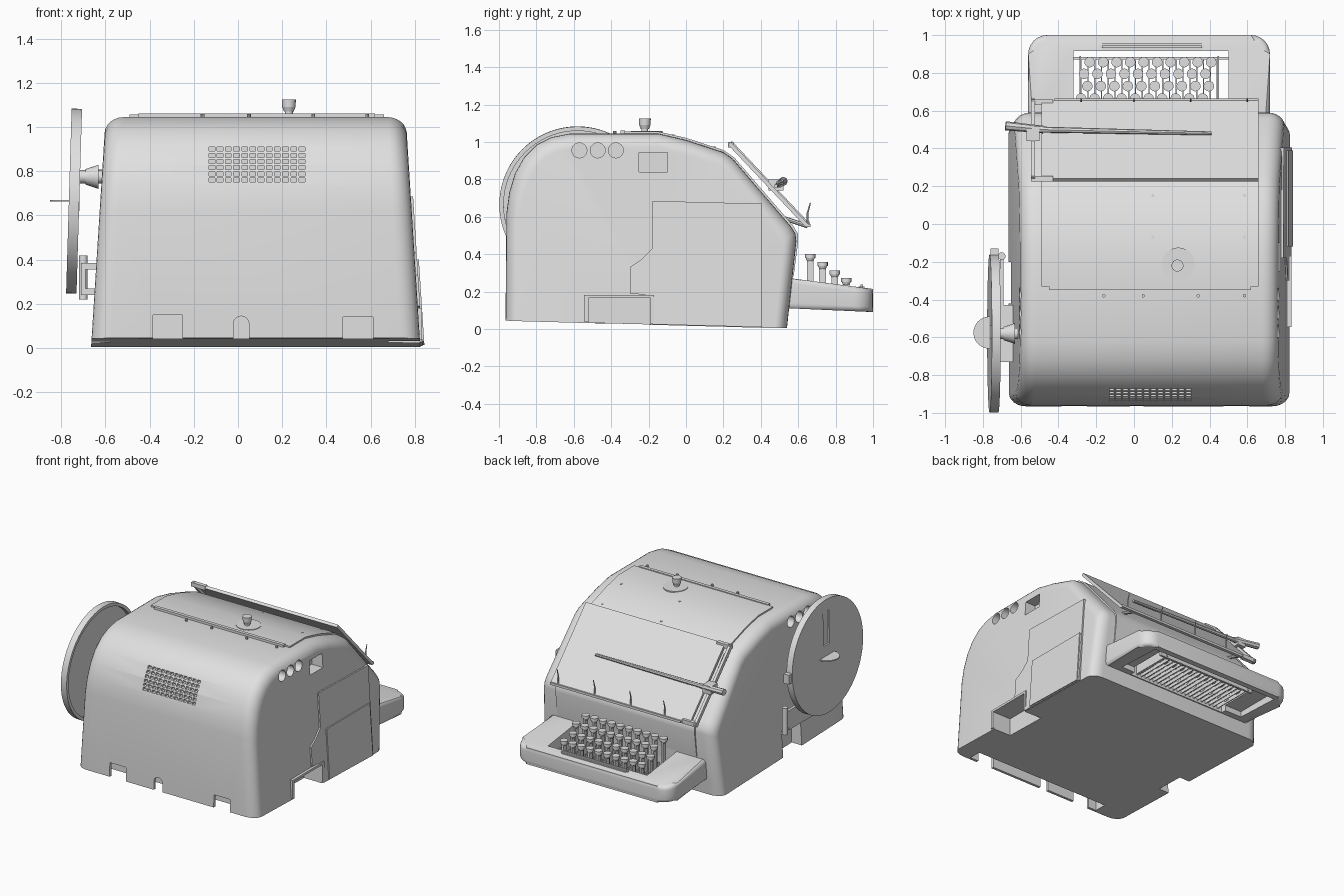
import bpy, bmesh, math
from mathutils import Vector, Matrix

cube = bpy.data.objects.get("Cube")
if cube:
    bpy.data.objects.remove(cube)

grey = bpy.data.materials.new("grey enamel")
grey.use_nodes = True
grey.diffuse_color = (0.75, 0.75, 0.75, 1)
grey.node_tree.nodes["Principled BSDF"].inputs["Base Color"].default_value = (0.75, 0.75, 0.75, 1)


def shade(ob):
    for p in ob.data.polygons:
        p.use_smooth = True
    ob.data.set_sharp_from_angle(angle=math.radians(32))


def add(name, bm):
    bmesh.ops.recalc_face_normals(bm, faces=bm.faces)
    me = bpy.data.meshes.new(name)
    bm.to_mesh(me)
    bm.free()
    me.materials.append(grey)
    ob = bpy.data.objects.new(name, me)
    bpy.context.collection.objects.link(ob)
    shade(ob)
    return ob


def box(bm, lo, hi):
    lo, hi = Vector(lo), Vector(hi)
    m = Matrix.Translation((lo + hi) / 2) @ Matrix.Diagonal((*(hi - lo), 1))
    bmesh.ops.create_cube(bm, size=1, matrix=m)


def rod(bm, p, q, r, r2=None, seg=16):
    p, q = Vector(p), Vector(q)
    d = q - p
    m = Matrix.Translation((p + q) / 2) @ d.to_track_quat('Z', 'Y').to_matrix().to_4x4()
    bmesh.ops.create_cone(bm, cap_ends=True, segments=seg, radius1=r,
                          radius2=r if r2 is None else r2, depth=d.length, matrix=m)


def loft(bm, rings):
    rows = [[bm.verts.new(c) for c in ring] for ring in rings]
    n = len(rows[0])
    for a, b in zip(rows, rows[1:]):
        for i in range(n):
            bm.faces.new((a[i], a[(i + 1) % n], b[(i + 1) % n], b[i]))
    bm.faces.new(rows[0][::-1])
    bm.faces.new(rows[-1])


def prism(bm, pts, x0, x1, slant=lambda x, z: x):
    loft(bm, [[(slant(x, z), y, z) for y, z in pts] for x in (x0, x1)])


def carve(ob, *cutters):
    for c in cutters:
        mod = ob.modifiers.new("cut", 'BOOLEAN')
        mod.operation, mod.solver, mod.object = 'DIFFERENCE', 'EXACT', c
        c.hide_render = True
    bpy.context.view_layer.update()
    dg = bpy.context.evaluated_depsgraph_get()
    me = bpy.data.meshes.new_from_object(ob.evaluated_get(dg))
    ob.modifiers.clear()
    ob.data = me
    for c in cutters:
        bpy.data.objects.remove(c)
    shade(ob)


# Housing: side profile lofted across x, with rounded ends and leaning sides
MID = 0.08
profile = [(-.965, .045), (-.96, .62), (-.945, .73), (-.915, .83), (-.865, .92), (-.8, .985),
           (-.72, 1.025), (-.62, 1.045), (-.15, 1.045), (0, 1.01), (.2, .945), (.25, .91),
           (.56, .55), (.585, .51), (.59, .47), (.55, .1), (.54, .005)]


def lean(x, z):
    return MID + (x - MID) * (1 - .085 * z)


def ring(x, inset):
    out = []
    for y, z in profile:
        y2 = -.18 + (y + .18) * (1 - inset / .78)
        z2 = z * (1 - inset / 1.05)
        out.append((lean(x, z2), y2, z2))
    return out


steps = [(-.665 + .09 * (1 - math.cos(a)), .07 * (1 - math.sin(a)))
         for a in (k * math.pi / 12 for k in range(7))]
rings = [ring(x, i) for x, i in steps] + [ring(2 * MID - x, i) for x, i in reversed(steps)]
bm = bmesh.new()
loft(bm, rings)
housing = add("housing", bm)


def back_y(z):
    for (y0, z0), (y1, z1) in zip(profile, profile[1:]):
        if z0 <= z <= z1:
            return y0 + (y1 - y0) * (z - z0) / (z1 - z0)


def top_z(y):
    for (y0, z0), (y1, z1) in zip(profile[4:], profile[5:]):
        if y0 <= y <= y1:
            return z0 + (z1 - z0) * (y - y0) / (y1 - y0)


# Gap behind the back skirt, skirt notches, side openings and back vents
gap = bmesh.new()
box(gap, (-.45, -.945, -.2), (.68, -.85, .16))
notch = bmesh.new()
for x0, x1, z in ((-.385, -.25, .15), (.475, .61, .14)):
    box(notch, (x0, -1.1, -.1), (x1, -.9, z))
box(notch, (-.02, -1.1, -.1), (.05, -.9, .11))
box(notch, (.68, -.52, -.1), (.95, -.19, .165))
box(notch, (-.9, -.42, -.1), (-.58, -.2, .22))
box(notch, (.68, -.25, .84), (.95, -.1, .945))
for row in range(6):
    z = .9 - row * .028
    for col in range(12):
        x = -.118 + col * .037
        box(notch, (x - .013, back_y(z) - .05, z - .009), (x + .013, back_y(z) + .04, z + .009))
holes = bmesh.new()
rod(holes, (.015, -1.1, .11), (.015, -.9, .11), .035)
for x0, x1 in ((.71, .9), (-.55, -.8)):
    for y in (-.57, -.472, -.375):
        rod(holes, (x0, y, .955), (x1, y, .955), .04, seg=24)
carve(housing, add("gap_cutter", gap), add("notch_cutter", notch), add("hole_cutter", holes))

# Side access panel with a fuller lower half, and the lifting pocket frame
bm = bmesh.new()
prism(bm, [(-.18, .685), (.405, .67), (.405, .01), (-.18, .025), (-.18, .18), (-.3, .19),
           (-.3, .33), (-.24, .37), (-.18, .43)], .78, .836, lean)
add("side_panel", bm)
bm = bmesh.new()
prism(bm, [(-.12, .4), (.39, .4), (.39, .015), (-.12, .03)], .78, .844, lean)
add("side_panel_bulge", bm)
bm = bmesh.new()
box(bm, (.68, -.545, .165), (.833, -.17, .182))
box(bm, (.68, -.545, .04), (.833, -.52, .165))
box(bm, (.68, -.19, .03), (.833, -.17, .165))
add("pocket_frame", bm)

# Top cover, hinge strip and screws
bm = bmesh.new()
prism(bm, [(-.33, 1.03), (-.33, 1.056), (-.15, 1.056), (0, 1.022), (.2, .957), (.258, .917),
           (.57, .556), (.598, .51), (.6, .47), (.575, .28), (.53, .28), (.53, .5), (.2, .88),
           (-.15, 1.0)], -.49, .66)
add("top_cover", bm)
bm = bmesh.new()
box(bm, (-.45, -.35, 1.04), (.62, -.325, 1.062))
for x, y in [(.1, .15), (.585, .15), (.1, -.07), (.585, -.07)] + [(x, -.38) for x in (-.16, .05, .34, .585)]:
    rod(bm, (x, y, top_z(y)), (x, y, top_z(y) + .014), .009, seg=10)
add("hinge_and_screws", bm)

# Top knob on a round plate
bm = bmesh.new()
rod(bm, (.235, -.21, 1.04), (.235, -.21, 1.06), .085, seg=40)
rod(bm, (.23, -.22, 1.05), (.23, -.22, 1.085), .018)
rod(bm, (.23, -.22, 1.07), (.23, -.22, 1.09), .022, .03)
rod(bm, (.23, -.22, 1.09), (.23, -.22, 1.125), .03, .032)
add("top_knob", bm)

# Raised paper table, its rail, lower bar and hooks
bm = bmesh.new()
prism(bm, [(.225, .985), (.24, 1.0), (.655, .56), (.64, .545)], -.49, .66)
add("paper_table", bm)
bm = bmesh.new()
prism(bm, [(.225, .985), (.245, 1.005), (.665, .56), (.645, .54)], -.545, -.525)
for y, z in ((.24, .985), (.645, .56)):
    box(bm, (-.545, y - .015, z - .015), (-.43, y + .015, z + .015))
add("table_rail", bm)
bm = bmesh.new()
box(bm, (-.42, .64, .545), (.66, .665, .562))
for x in (-.28, 0, .3, .6):
    rod(bm, (x, .65, .555), (x, .65, .62), .005, seg=8)
    rod(bm, (x, .65, .62), (x, .665, .675), .005, .003, seg=8)
for x in (-.4, .55):
    rod(bm, (x, .5, .6), (x, .65, .55), .012, seg=8)
add("paper_bar", bm)

# Long line lever with its pivot block
bm = bmesh.new()
rod(bm, (-.5, .5, .775), (.41, .48, .765), .016, .01, seg=8)
rod(bm, (-.68, .52, .79), (-.48, .5, .775), .024, .02, seg=8)
box(bm, (-.57, .44, .74), (-.5, .52, .8))
add("line_lever", bm)

# Keyboard tray: rounded slab with softened edges, hollow below and open for the keys
plan = [(-.56, .48)]
for cx, start in ((-.46, 180), (.62, 90)):
    for k in range(7):
        a = math.radians(start - 15 * k)
        plan.append((cx + .1 * math.cos(a), .9 + .1 * math.sin(a)))
plan.append((.72, .48))
bm = bmesh.new()
loft(bm, [[(x, y, .11 - .045 * (y - .57)) for x, y in plan],
          [(x, y, .27 - .13 * (y - .57)) for x, y in plan]])
soft = [e for e in bm.edges if abs(e.verts[0].co.z - e.verts[1].co.z) < .07]
bmesh.ops.bevel(bm, geom=soft, offset=.028, segments=4, profile=.5, affect='EDGES')
tray = add("keyboard_tray", bm)
well, under = bmesh.new(), bmesh.new()
box(well, (-.32, .56, 0), (.5, .915, .5))
box(under, (-.46, .6, 0), (.61, .955, .15))
carve(tray, add("well_cutter", well), add("under_cutter", under))
bm = bmesh.new()
box(bm, (-.18, .922, .19), (.37, .955, .238))
bmesh.ops.bevel(bm, geom=bm.edges[:], offset=.01, segments=2, affect='EDGES')
add("space_bar", bm)

# Keys in four stepped rows, with levers below
bm = bmesh.new()
for row, (y, z) in enumerate(((.857, .272), (.795, .312), (.73, .357), (.664, .4))):
    for col in range(10):
        x = -.235 + .0715 * col - (0, .03, .012, .045)[row]
        rod(bm, (x, y, z - .02), (x, y, z), .028, seg=14)
        rod(bm, (x, y, z - .035), (x, y, z - .02), .018, .024, seg=10)
        box(bm, (x - .007, y - .018, .14), (x + .007, y + .018, z - .03))
add("keys", bm)
bm = bmesh.new()
for k in range(21):
    x = -.28 + k * .036
    box(bm, (x - .003, .5, .125), (x + .003, .87, .15))
box(bm, (-.32, .87, .12), (.5, .885, .155))
for x in (-.285, .445):
    box(bm, (x - .004, .55, .13), (x + .004, .89, .2))
add("key_levers", bm)

# Side wheel: shallow dish with a slot, set a little off upright
axis = Vector((1, 0, -.03))
centre = Vector((-.74, -.58, .665))
bm = bmesh.new()
rod(bm, centre - axis * .025, centre + axis * .022, .418, seg=72)
wheel = add("side_wheel", bm)
dish, slot = bmesh.new(), bmesh.new()
rod(dish, centre - axis * .008, centre + axis * .1, .395, seg=72)
box(slot, (-.9, -.607, .75), (-.75, -.54, 1.0))
carve(wheel, add("dish_cutter", dish), add("slot_cutter", slot))

# Wheel grip: thin half disc
bm = bmesh.new()
bmesh.ops.create_circle(bm, cap_ends=True, segments=32, radius=.085,
                        matrix=Matrix.Translation((-.765, -.575, .663)))
out = bmesh.ops.extrude_face_region(bm, geom=bm.faces[:])
bmesh.ops.translate(bm, vec=(0, 0, .008), verts=[v for v in out["geom"] if isinstance(v, bmesh.types.BMVert)])
bmesh.ops.bisect_plane(bm, geom=bm.verts[:] + bm.edges[:] + bm.faces[:], plane_co=(-.755, 0, 0),
                       plane_no=(1, 0, 0), clear_outer=True)
add("wheel_grip", bm)

# Wheel mount: axle, lower shelf plates, upright bracket and rim clamp
bm = bmesh.new()
rod(bm, (-.75, -.58, .775), (-.6, -.58, .775), .03)
rod(bm, (-.69, -.58, .775), (-.63, -.58, .775), .035, .055)
add("wheel_axle", bm)
bm = bmesh.new()
for z in (.255, .37):
    box(bm, (-.695, -.73, z - .015), (-.62, -.43, z + .015))
box(bm, (-.71, -.73, .24), (-.69, -.2, .385))
rod(bm, (-.7, -.17, .22), (-.7, -.17, .42), .02, seg=12)
box(bm, (-.71, -.2, .26), (-.69, -.17, .38))
box(bm, (-.76, -.19, .62), (-.717, -.13, .69))
add("wheel_bracket", bm)
